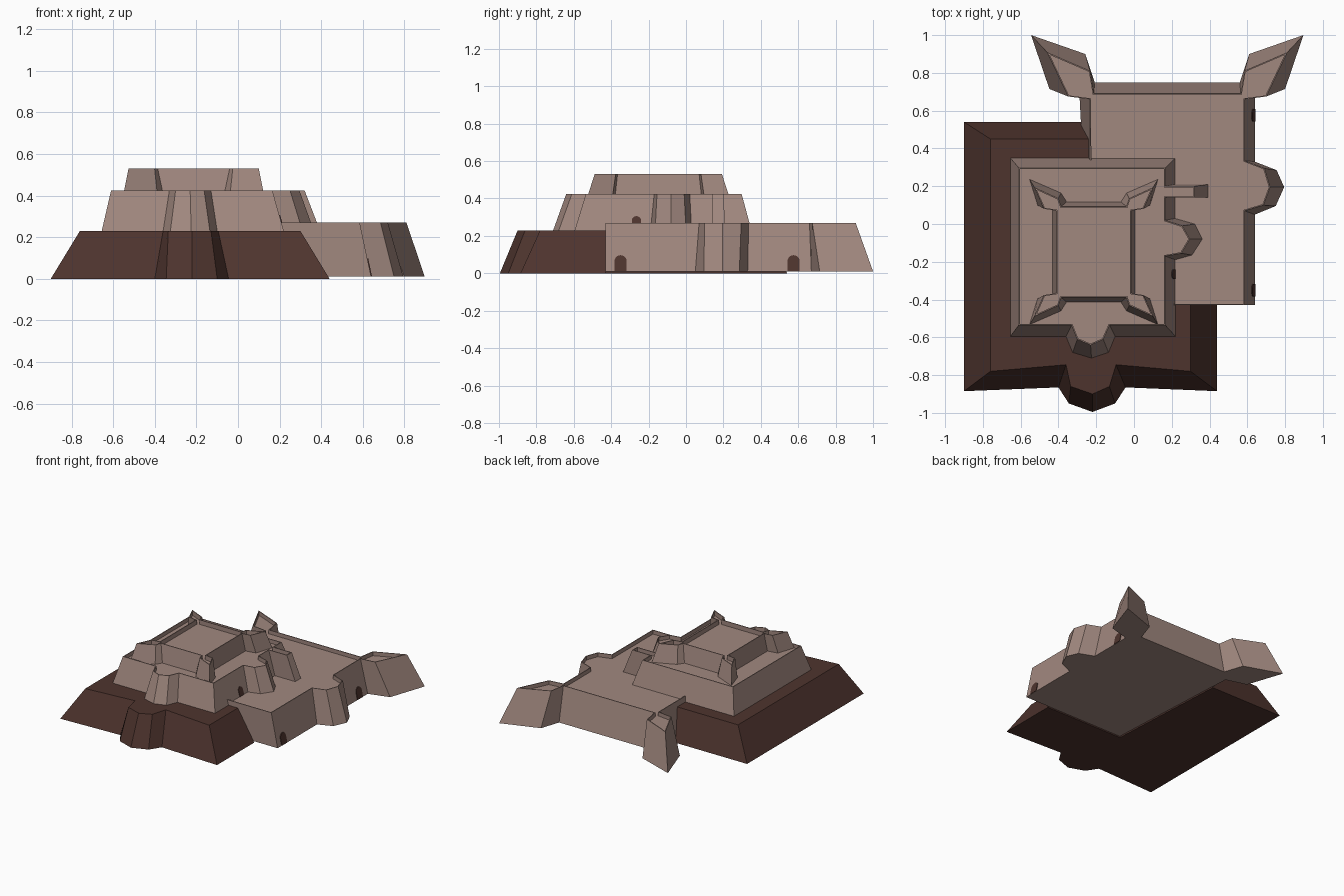
import bpy, bmesh, math

if "Cube" in bpy.data.objects:
    bpy.data.objects.remove(bpy.data.objects["Cube"])


def material(name, rgb):
    m = bpy.data.materials.new(name)
    m.diffuse_color = (*rgb, 1)
    m.use_nodes = True
    m.node_tree.nodes["Principled BSDF"].inputs["Base Color"].default_value = m.diffuse_color
    return m


STONE = material("warm_grey_stone", (0.356, 0.246, 0.212))
EARTH = material("dark_brown_earth", (0.076, 0.034, 0.027))


def finish(bm, name, mat):
    bmesh.ops.recalc_face_normals(bm, faces=bm.faces)
    me = bpy.data.meshes.new(name)
    bm.to_mesh(me)
    bm.free()
    me.materials.append(mat)
    ob = bpy.data.objects.new(name, me)
    bpy.context.collection.objects.link(ob)
    return ob


def battered_block(name, outline, z0, z1, mat, floor=None, rim=0.006):
    """Sloped-wall block; outline rows are (bottom x, bottom y, top x, top y)."""
    bm = bmesh.new()
    low = [bm.verts.new((p[0], p[1], z0)) for p in outline]
    high = [bm.verts.new((p[2], p[3], z1)) for p in outline]
    n = len(outline)
    for i in range(n):
        j = (i + 1) % n
        bm.faces.new((low[i], low[j], high[j], high[i]))
    bm.faces.new(low[::-1])
    top = bm.faces.new(high)
    bm.normal_update()
    if floor is not None:  # thin parapet around a sunken walkway
        bmesh.ops.inset_region(bm, faces=[top], thickness=rim, use_even_offset=True)
        new = bmesh.ops.extrude_discrete_faces(bm, faces=[top])["faces"][0]
        for v in new.verts:
            v.co.z = floor
    return finish(bm, name, mat)


def mirror_x(rows, c):
    return [(2 * c - a, b, 2 * c - d, e) for a, b, d, e in reversed(rows)]


def mirror_y(rows, c):
    return [(a, 2 * c - b, d, 2 * c - e) for a, b, d, e in reversed(rows)]


# Earth mound with front salient, notched where the terrace sits
mound = [(-.90, -.885, -.76, -.78),
         (-.40, -.865, -.36, -.745), (-.345, -.95, -.335, -.86),
         (-.22, -.995, -.22, -.90),
         (-.10, -.95, -.13, -.86), (-.045, -.865, -.095, -.745),
         (.44, -.885, .30, -.78), (.44, -.43, .30, -.43),
         (-.23, -.43, -.23, -.43), (-.28, .54, -.23, .45),
         (-.90, .54, -.76, .45)]
battered_block("earth_mound", mound, 0, .23, EARTH)

# Lower terrace with side bastion and two mirrored rear bastions
rear = [(.64, .67, .585, .66), (.80, .715, .70, .675), (.897, 1.0, .81, .907),
        (.61, .90, .585, .81), (.56, .75, .565, .69)]
terrace = [(-.23, -.43, -.23, -.43), (.64, -.43, .585, -.43),
           (.64, .05, .585, .07), (.75, .095, .685, .10), (.795, .195, .72, .195),
           (.755, .285, .69, .295), (.64, .33, .585, .335)]
terrace += rear + mirror_x(rear, .176)
battered_block("lower_terrace", terrace, .01, .27, STONE, floor=.24)

# Middle tier with front bastion, side bastion and side spur
middle = [(-.655, -.595, -.61, -.535),
          (-.36, -.595, -.33, -.535), (-.325, -.68, -.30, -.61),
          (-.225, -.71, -.23, -.64),
          (-.135, -.68, -.163, -.61), (-.10, -.595, -.13, -.535),
          (.22, -.595, .165, -.535),
          (.22, -.19, .165, -.17), (.31, -.165, .25, -.155), (.365, -.08, .295, -.08),
          (.325, 0, .255, -.01), (.22, .03, .165, .02),
          (.22, .14, .165, .14), (.395, .14, .32, .14),
          (.395, .21, .32, .20), (.22, .21, .165, .20),
          (.22, .35, .165, .297), (-.655, .35, -.61, .297)]
battered_block("middle_tier", middle, .23, .425, STONE, floor=.395)

# Upper keep: one corner bastion mirrored to all four corners
corner = [(.005, .085, -.015, .07), (.085, .10, .05, .08), (.128, .238, .10, .192),
          (-.04, .165, -.025, .135), (-.07, .118, -.04, .092)]
back = corner + mirror_x(corner, -.213)
battered_block("upper_keep", back + mirror_y(back, -.148), .39, .53, STONE, floor=.495)


def door(name, x, y, z, lean, width, height, side):
    """Arched plate lying on a wall that leans inward; side is +1 or -1 in x."""
    r = width / 2
    prof = [(-r, 0), (r, 0)]
    prof += [(r * math.cos(a), height - r + r * math.sin(a))
             for a in (math.pi * k / 8 for k in range(9))]
    bm = bmesh.new()
    rings = []
    for off in (-.003, .004):
        rings.append([bm.verts.new((x + side * (off - lean * h), y + u, z + h)) for u, h in prof])
    n = len(prof)
    for i in range(n):
        j = (i + 1) % n
        bm.faces.new((rings[0][i], rings[0][j], rings[1][j], rings[1][i]))
    bm.faces.new(rings[0][::-1])
    bm.faces.new(rings[1])
    finish(bm, name, EARTH)


# Arched doorways
door("right_front_door", .64, -.35, .012, .21, .066, .085, 1)
door("right_rear_door", .64, .575, .012, .21, .066, .085, 1)
door("left_rear_door", -.28, .59, .012, .19, .066, .085, -1)
door("middle_tier_door", .217, -.265, .241, .28, .05, .065, 1)
